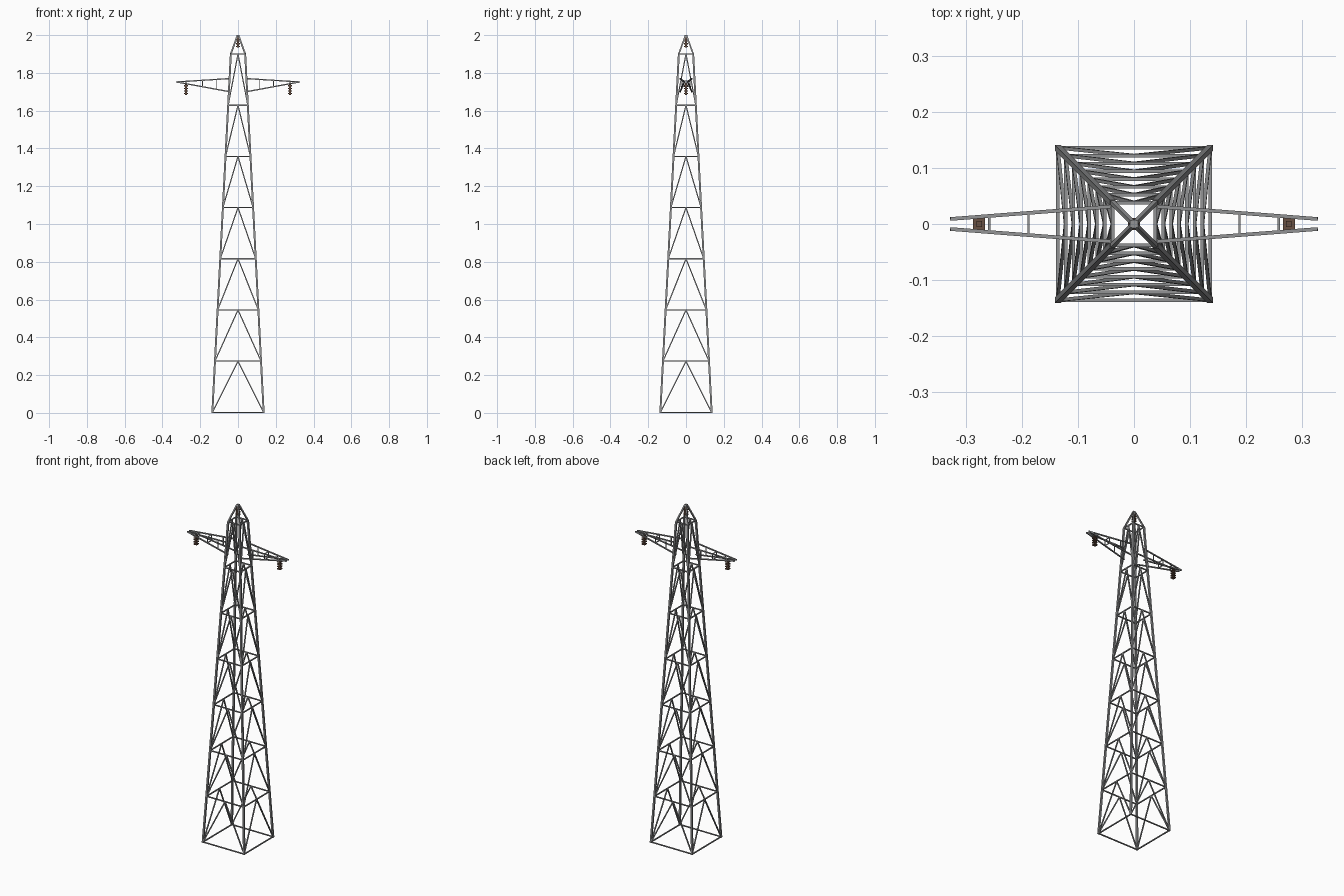
import bpy, bmesh, math
from mathutils import Vector, Matrix

if "Cube" in bpy.data.objects:
    bpy.data.objects.remove(bpy.data.objects["Cube"])


def material(name, rgb):
    m = bpy.data.materials.new(name)
    m.diffuse_color = (*rgb, 1)
    m.use_nodes = True
    m.node_tree.nodes["Principled BSDF"].inputs["Base Color"].default_value = m.diffuse_color
    return m


STEEL = material("galvanised steel", (0.29, 0.295, 0.30))
BROWN = material("brown ceramic", (0.14, 0.08, 0.055))


def finish(name, bm, mat):
    bmesh.ops.recalc_face_normals(bm, faces=bm.faces)
    me = bpy.data.meshes.new(name)
    bm.to_mesh(me)
    bm.free()
    me.materials.append(mat)
    ob = bpy.data.objects.new(name, me)
    bpy.context.collection.objects.link(ob)
    return ob


def bar(bm, a, b, w, side=None):
    """Square bar from a to b; side fixes its roll."""
    a, b = Vector(a), Vector(b)
    d = (b - a).normalized()
    s = Vector(side) if side else Vector((0, 0, 1))
    u = (s - d * s.dot(d)).normalized()
    v = d.cross(u)
    rot = Matrix((u, v, d)).transposed().to_4x4()
    mat = Matrix.Translation((a + b) / 2) @ rot @ Matrix.Diagonal((w, w, (b - a).length, 1))
    bmesh.ops.create_cube(bm, size=1, matrix=mat)


def slab(bm, x, z, w, t):
    bmesh.ops.create_cube(bm, size=1, matrix=Matrix.Translation((x, 0, z))
                          @ Matrix.Diagonal((w, w, t, 1)))


BASE, TOP, H, N = 0.136, 0.038, 1.9, 7
LEG, BRACE = 0.010, 0.006
Z0 = 0.003


def half(z):
    return BASE + (TOP - BASE) * z / H


levels = [Z0 + (H - Z0) * i / N for i in range(N + 1)]
quarter = [Matrix.Rotation(i * math.pi / 2, 3, 'Z') for i in range(4)]

# corner legs and the peak above them
bm = bmesh.new()
for q in quarter:
    bar(bm, q @ Vector((BASE, BASE, 0)), q @ Vector((TOP, TOP, H)), LEG, (1, 0, 0))
finish("corner_legs", bm, STEEL)

bm = bmesh.new()
for q in quarter:
    bar(bm, q @ Vector((TOP, TOP, H)), q @ Vector((0.003, 0.003, 1.998)), 0.008, (1, 0, 0))
finish("peak_struts", bm, STEEL)

# horizontal rings
bm = bmesh.new()
for z in levels:
    h = half(z)
    for q in quarter:
        bar(bm, q @ Vector((-h, -h, z)), q @ Vector((h, -h, z)), BRACE)
finish("ring_bars", bm, STEEL)

# inverted-V bracing on each face of each bay
bm = bmesh.new()
for lo, hi in zip(levels, levels[1:]):
    h, k = half(lo), half(hi)
    for q in quarter:
        for s in (-1, 1):
            bar(bm, q @ Vector((s * h, -h, lo)), q @ Vector((0, -k, hi)), BRACE,
                q @ Vector((0, 1, 0)))
finish("face_braces", bm, STEEL)

# crossarms: four chords converging on the tip, with posts and ties
ROOT, TIP = 0.042, 0.327


def chord(x, upper, s):
    t = (x - ROOT) / (TIP - ROOT)
    z_root = 1.77 if upper else 1.70
    return Vector((x, s * (0.031 + (0.009 - 0.031) * t), z_root + (1.752 - z_root) * t))


for sx, label in ((-1, "left"), (1, "right")):
    flip = Matrix.Diagonal((sx, 1, 1))
    bm = bmesh.new()
    for s in (-1, 1):
        for up in (True, False):
            bar(bm, flip @ chord(ROOT, up, s), flip @ chord(TIP, up, s), 0.0065)
        for x in (0.115, 0.188):
            bar(bm, flip @ chord(x, True, s), flip @ chord(x, False, s), 0.004, (1, 0, 0))
    for x in (0.188, 0.258):
        for up in (True, False):
            bar(bm, flip @ chord(x, up, -1), flip @ chord(x, up, 1), 0.004)
    finish(label + "_crossarm", bm, STEEL)


# ribbed insulators
def insulator(name, x, z_top):
    bm = bmesh.new()
    bar(bm, (x, 0, z_top - 0.064), (x, 0, z_top), 0.010, (1, 0, 0))
    for i in range(4):
        slab(bm, x, z_top - 0.016 - i * 0.014, 0.021, 0.006)
    finish(name, bm, BROWN)


insulator("left_insulator", -0.276, 1.748)
insulator("right_insulator", 0.276, 1.748)
insulator("peak_insulator", 0, 1.998)

# small cap closing the peak
bm = bmesh.new()
slab(bm, 0, 1.9975, 0.012, 0.005)
finish("peak_cap", bm, STEEL)
